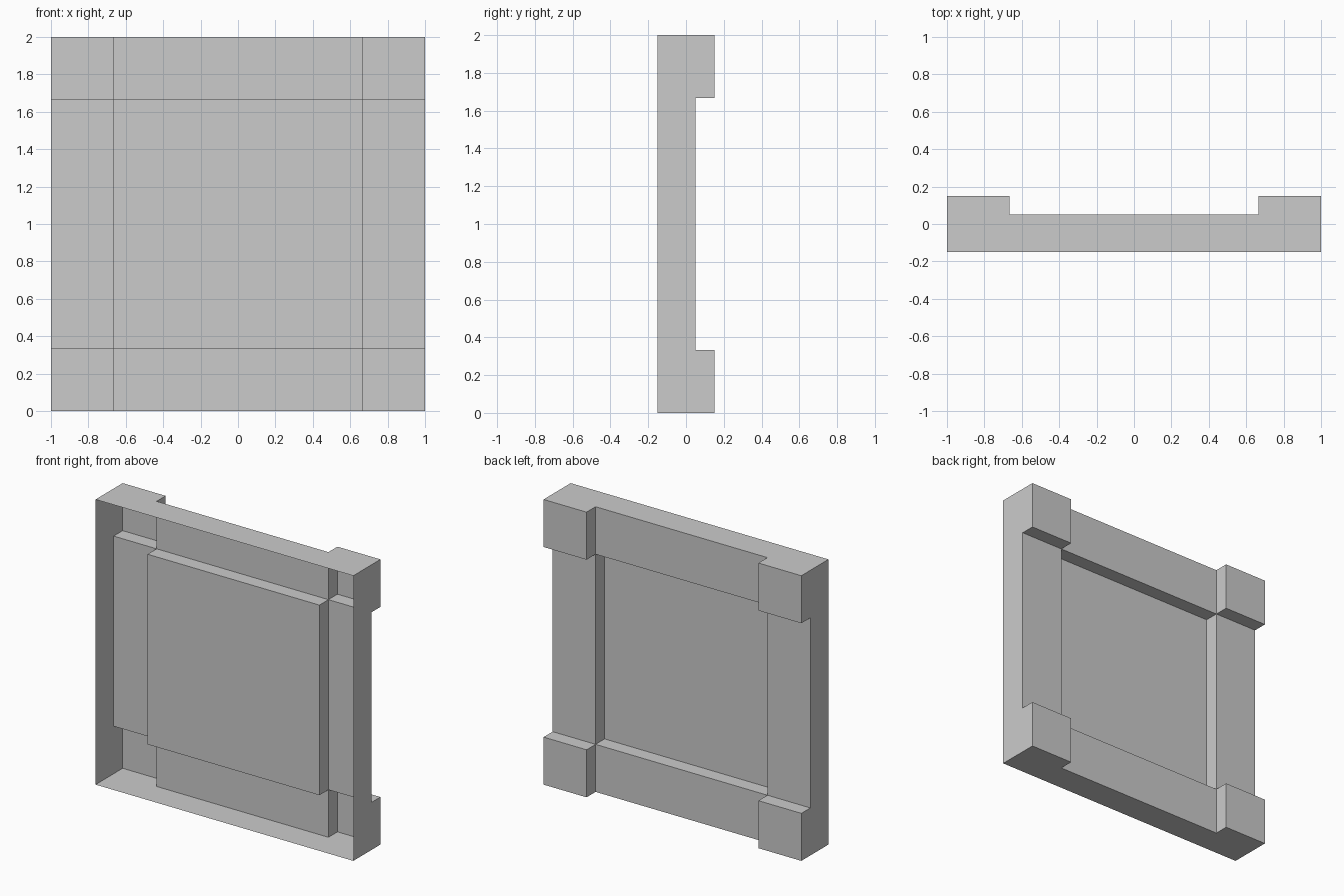
import bpy, bmesh
from math import pi
from mathutils import Matrix, Vector

if "Cube" in bpy.data.objects:
    bpy.data.objects.remove(bpy.data.objects["Cube"])

A = 2 / 3                                        # panel half width, thirds of the frame
FRONT, PANEL, RAIL, CORNER = -0.15, -0.05, 0.05, 0.15  # depths along y

bm = bmesh.new()


def face(points, rot):
    """Add one polygon, turned about the panel centre and lifted onto z = 0."""
    bm.faces.new([bm.verts.new(rot @ Vector(p) + Vector((0, 0, 1))) for p in points])


# Each quarter turn: one outer side, rail, corner block and the step walls
for i in range(4):
    rot = Matrix.Rotation(i * pi / 2, 3, 'Y')
    # notched outer side
    profile = [(-1, FRONT), (1, FRONT), (1, CORNER), (A, CORNER),
               (A, RAIL), (-A, RAIL), (-A, CORNER), (-1, CORNER)]
    face([(x, y, 1) for x, y in profile], rot)
    # corner block face
    face([(A, CORNER, A), (A, CORNER, 1), (1, CORNER, 1), (1, CORNER, A)], rot)
    # rail face
    face([(-A, RAIL, A), (-A, RAIL, 1), (A, RAIL, 1), (A, RAIL, A)], rot)
    # corner block walls beside the rail
    for x in (-A, A):
        face([(x, RAIL, A), (x, CORNER, A), (x, CORNER, 1), (x, RAIL, 1)], rot)
    # step from rail down to the centre panel
    face([(-A, PANEL, A), (A, PANEL, A), (A, RAIL, A), (-A, RAIL, A)], rot)

# Recessed centre panel (the front of the shell stays open)
face([(-A, PANEL, -A), (-A, PANEL, A), (A, PANEL, A), (A, PANEL, -A)], Matrix.Identity(3))

# Weld and face outwards
bmesh.ops.remove_doubles(bm, verts=bm.verts, dist=1e-4)
bmesh.ops.recalc_face_normals(bm, faces=bm.faces)
bm.normal_update()
centre = min(bm.faces, key=lambda f: (f.calc_center_median() - Vector((0, PANEL, 1))).length)
if centre.normal.y < 0:
    bmesh.ops.reverse_faces(bm, faces=bm.faces)

mesh = bpy.data.meshes.new("stepped_wall_panel")
bm.to_mesh(mesh)
bm.free()
bpy.context.collection.objects.link(bpy.data.objects.new("stepped_wall_panel", mesh))
